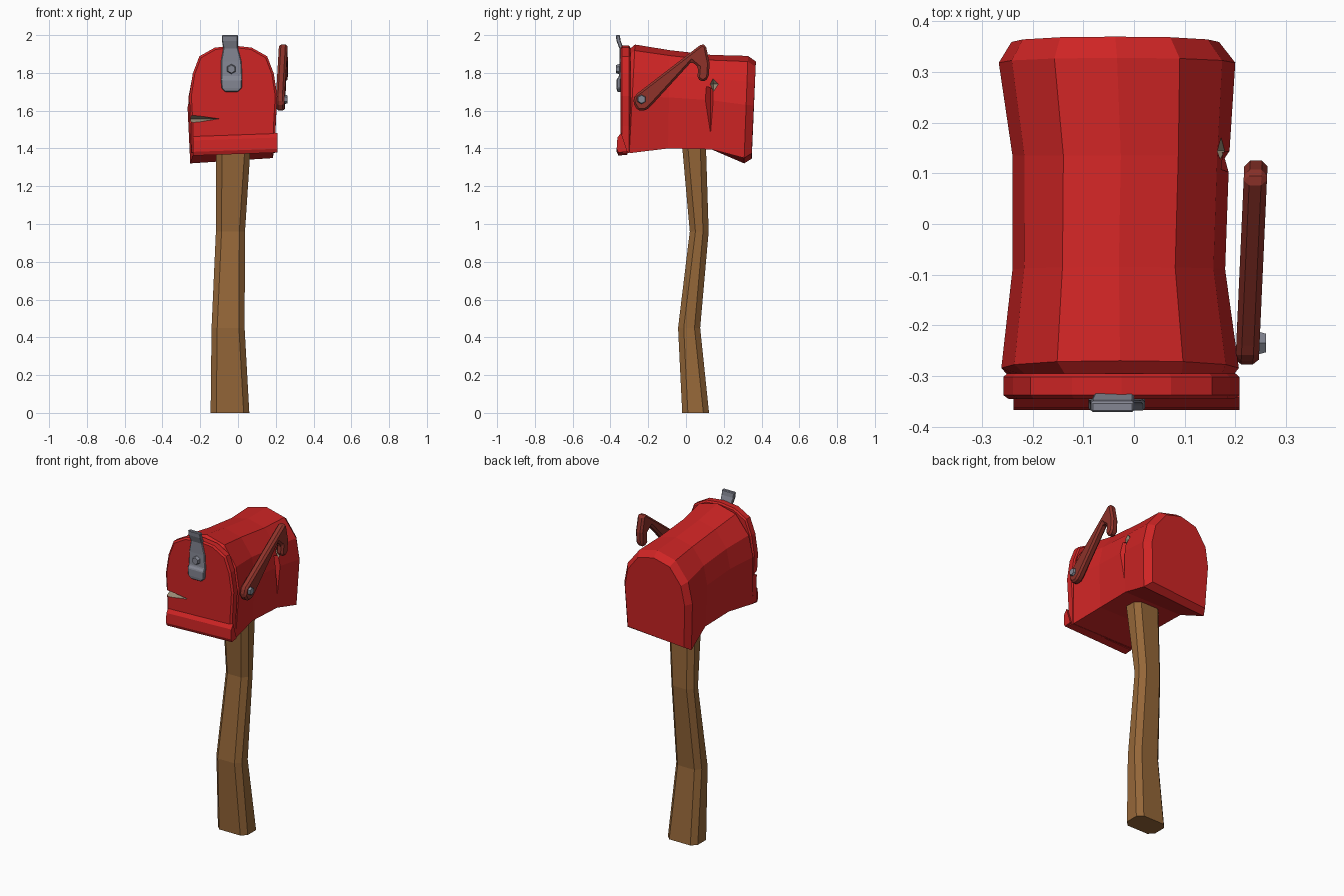
import bpy, bmesh
from mathutils import Vector

if "Cube" in bpy.data.objects:
    bpy.data.objects.remove(bpy.data.objects["Cube"])


def material(name, rgb):
    m = bpy.data.materials.new(name)
    m.diffuse_color = (*rgb, 1)
    m.use_nodes = True
    m.node_tree.nodes["Principled BSDF"].inputs["Base Color"].default_value = m.diffuse_color
    return m


RED = material("red_paint", (0.62, 0.018, 0.018))
FLAG = material("dark_red", (0.27, 0.032, 0.023))
WOOD = material("brown_wood", (0.30, 0.135, 0.04))
STEEL = material("blue_grey_steel", (0.23, 0.24, 0.29))
BARE = material("bare_metal", (0.32, 0.26, 0.18))


def finish(name, bm, mat, bevel=0):
    bmesh.ops.recalc_face_normals(bm, faces=bm.faces)
    me = bpy.data.meshes.new(name)
    bm.to_mesh(me)
    bm.free()
    me.materials.append(mat)
    ob = bpy.data.objects.new(name, me)
    bpy.context.collection.objects.link(ob)
    if bevel:
        b = ob.modifiers.new("bevel", 'BEVEL')
        b.width, b.segments, b.limit_method = bevel, 1, 'ANGLE'
    return ob


def loft(name, rings, mat, bevel=0):
    """Closed skin over rings with equal point counts."""
    bm = bmesh.new()
    rows = [[bm.verts.new(p) for p in r] for r in rings]
    n = len(rows[0])
    for a, b in zip(rows, rows[1:]):
        for i in range(n):
            j = (i + 1) % n
            bm.faces.new((a[i], a[j], b[j], b[i]))
    bm.faces.new(rows[0])
    bm.faces.new(rows[-1])
    return finish(name, bm, mat, bevel)


def cut(target, points, mat):
    """Subtract the convex hull of the points; the cut takes the given material."""
    bm = bmesh.new()
    for p in points:
        bm.verts.new(p)
    bmesh.ops.convex_hull(bm, input=bm.verts)
    tool = finish("cutter", bm, mat)
    tool.hide_render = True
    mod = target.modifiers.new("cut", 'BOOLEAN')
    mod.operation, mod.solver, mod.object = 'DIFFERENCE', 'EXACT', tool
    mod.material_mode = 'TRANSFER'
    deps = bpy.context.evaluated_depsgraph_get()
    me = bpy.data.meshes.new_from_object(target.evaluated_get(deps))
    target.modifiers.clear()
    target.data = me
    bpy.data.objects.remove(tool)


def arch(half, y, x0, x1, z0, z1, lean=0, roll=0):
    """Mailbox outline: half profile (u, v) mirrored, fitted to a box."""
    uv = half + [(-u, v) for u, v in reversed(half) if u > 0]
    c, w = (x0 + x1) / 2, (x1 - x0) / 2
    return [(c + u * w, y - lean * (1 - v), z0 + v * (z1 - z0) + roll * u * (1 - v))
            for u, v in uv]


# Bent post with chamfered corners
def post_ring(z, x0, x1, y0, y1, c=0.03):
    return [(x0 + c, y0, z), (x1 - c, y0, z), (x1, y0 + c, z), (x1, y1 - c, z),
            (x1 - c, y1, z), (x0 + c, y1, z), (x0, y1 - c, z), (x0, y0 + c, z)]


loft("post", [post_ring(0, -.145, .06, -.02, .122),
              post_ring(.45, -.14, .035, -.042, .075),
              post_ring(.96, -.117, .037, .02, .12),
              post_ring(1.43, -.115, .068, -.022, .105)], WOOD)

# Body, pinched in the middle
HALF = [(.94, 0), (1, .52), (.89, .75), (.53, .945), (0, 1)]
body = loft("box_body", [
    arch(HALF, -.30, -.235, .195, 1.39, 1.925),
    arch(HALF, -.27, -.262, .207, 1.375, 1.95, .03),
    arch(HALF, -.085, -.24, .18, 1.40, 1.92, .01),
    arch(HALF, .135, -.24, .188, 1.395, 1.895, 0),
    arch(HALF, .328, -.267, .20, 1.335, 1.89, .02, .015),
    arch(HALF, .37, -.242, .168, 1.36, 1.86, .022, .015)], RED)

# Dent: red crease below, bare metal hole above
cut(body, [(.24, .04, 1.76), (.24, .17, 1.70), (.15, .13, 1.72), (.185, .13, 1.43),
           (.24, .09, 1.40), (.24, .15, 1.40)], RED)
cut(body, [(.22, .10, 1.74), (.22, .21, 1.74), (.20, .14, 1.81), (.22, .145, 1.66),
           (.14, .145, 1.74)], BARE)

# Door with a torn left side
DOOR = [(.95, 0), (.96, .25), (1, .53), (.92, .74), (.77, .90), (.42, .98), (0, 1)]
door = loft("door", [
    arch(DOOR, -.295, -.25, .20, 1.385, 1.935),
    arch(DOOR, -.302, -.258, .208, 1.375, 1.945),
    arch(DOOR, -.338, -.258, .208, 1.375, 1.945),
    arch(DOOR, -.346, -.247, .197, 1.385, 1.935)], RED)
cut(door, [(-.3, -.37, 1.59), (-.3, -.37, 1.52), (-.08, -.36, 1.557),
           (-.3, -.305, 1.557), (-.13, -.325, 1.557)], BARE)

# Rolled lip along the bottom of the door
LIP = [(-.31, 1.375), (-.358, 1.37), (-.367, 1.39), (-.363, 1.45), (-.343, 1.475)]
loft("door_lip", [[(x, y, z + dz) for y, z in LIP]
                  for x, dz in ((-.238, -.008), (.208, .008))], RED)

# Latch strip, bent in side view
PATH = [(-.362, 2.0, -.085, .0), (-.358, 1.97, -.085, .0), (-.343, 1.93, -.078, .0),
        (-.342, 1.86, -.09, .018), (-.346, 1.78, -.09, .022), (-.358, 1.765, -.09, .022),
        (-.358, 1.72, -.087, .02), (-.355, 1.70, -.07, .0)]
loft("latch", [[(x0, y - .01, z), (x1, y - .01, z), (x1, y + .012, z), (x0, y + .012, z)]
               for y, z, x0, x1 in PATH], STEEL, .004)

# Signal flag: side outline with chamfered edges, leaning outward to the back
OUT = [(-.28, 1.64), (-.268, 1.685), (-.24, 1.705), (.085, 1.955), (.105, 1.945),
       (.125, 1.85), (.12, 1.775), (.092, 1.75), (.06, 1.77), (.065, 1.83), (.03, 1.86),
       (-.19, 1.62), (-.215, 1.6), (-.255, 1.6)]
loft("flag", [[(x + .045 * (y + .28), y, z) for y, z in OUT] for x in (.2, .246)],
     FLAG, .012)


# Bolts: six-sided heads
def bolt(name, pos, axis, r, depth):
    bm = bmesh.new()
    bmesh.ops.create_cone(bm, cap_ends=True, segments=6, radius1=r, radius2=r * .75,
                          depth=depth)
    bm.transform(Vector(axis).to_track_quat('Z', 'Y').to_matrix().to_4x4())
    bmesh.ops.translate(bm, verts=bm.verts, vec=pos)
    finish(name, bm, STEEL)


bolt("latch_bolt", (-.035, -.36, 1.82), (0, -1, 0), .028, .022)
bolt("flag_bolt", (.25, -.235, 1.66), (1, 0, 0), .028, .022)
